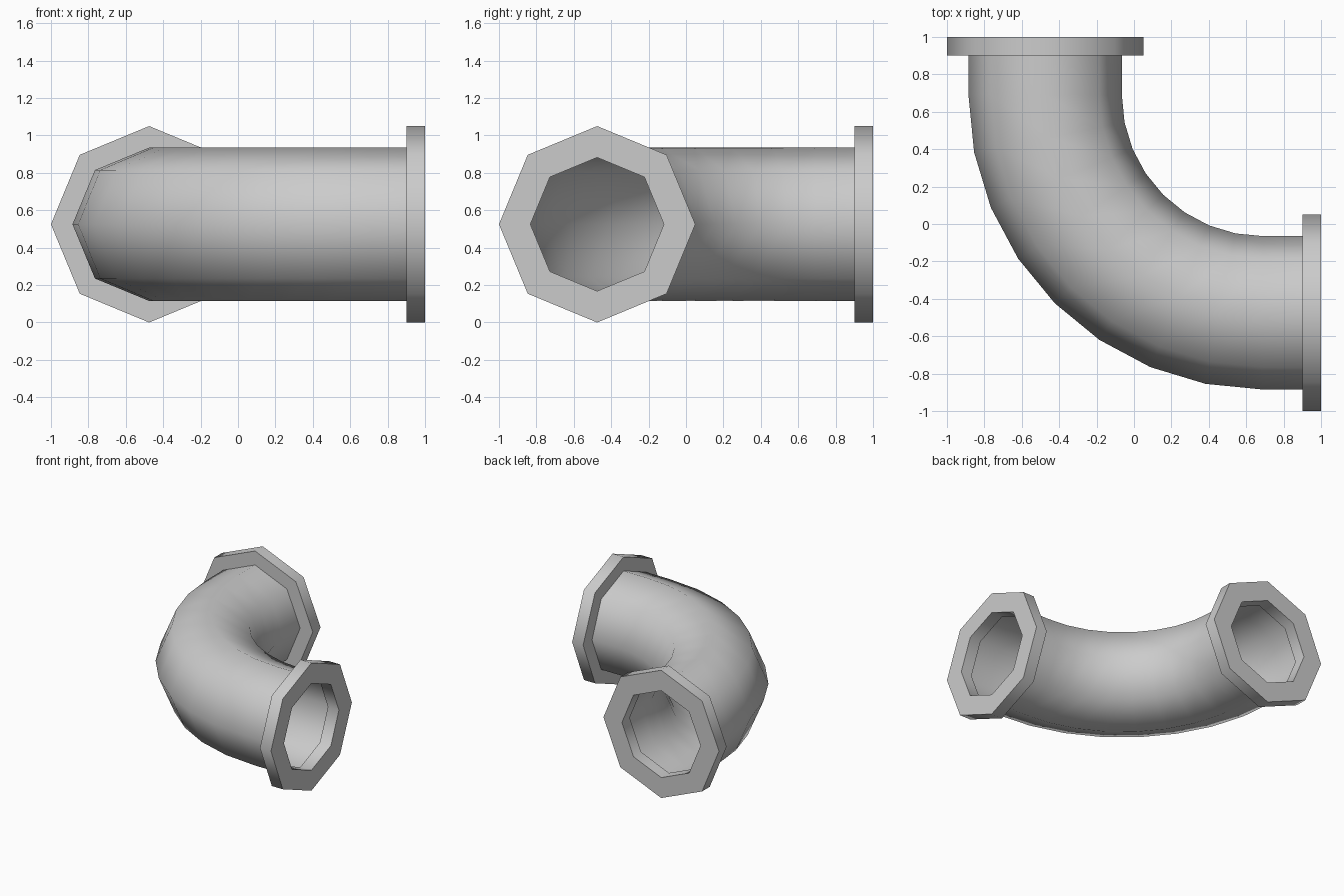
import bpy, bmesh, math
from mathutils import Vector

if "Cube" in bpy.data.objects:
    bpy.data.objects.remove(bpy.data.objects["Cube"])

SIDES = 8
AXIS, HEIGHT = -0.475, 0.525      # offset of the pipe centre line, and its height
BEND = 0.69                       # bend centre in x and y
PIPE_R, WALL = 0.41, 0.015
FLANGE_R, HOLE_R, FLANGE_T = 0.525, 0.357, 0.1
UP = Vector((0, 0, 1))


def sweep(name, stations):
    """Join octagonal rings (centre, side direction, radius) into a closed tube."""
    bm = bmesh.new()
    rings = []
    for centre, side, r in stations:
        angles = [2 * math.pi * i / SIDES for i in range(SIDES)]
        rings.append([bm.verts.new(centre + r * (math.cos(a) * side + math.sin(a) * UP))
                      for a in angles])
    for k, ring in enumerate(rings):
        nxt = rings[(k + 1) % len(rings)]
        for i in range(SIDES):
            j = (i + 1) % SIDES
            bm.faces.new((ring[i], ring[j], nxt[j], nxt[i]))
    bmesh.ops.recalc_face_normals(bm, faces=bm.faces)
    mesh = bpy.data.meshes.new(name)
    bm.to_mesh(mesh)
    bm.free()
    obj = bpy.data.objects.new(name, mesh)
    bpy.context.collection.objects.link(obj)
    bpy.ops.object.select_all(action='DESELECT')
    obj.select_set(True)
    bpy.context.view_layer.objects.active = obj
    bpy.ops.object.shade_smooth_by_angle(angle=math.radians(50))
    return obj


# Centre line: short straight, quarter bend in eight steps, short straight
end = 1 - FLANGE_T
path = [(Vector((AXIS, end, HEIGHT)), Vector((-1, 0, 0)))]
for i in range(9):
    t = math.radians(90 * i / 8)
    side = Vector((-math.cos(t), -math.sin(t), 0))
    path.append((Vector((BEND, BEND, HEIGHT)) + (BEND - AXIS) * side, side))
path.append((Vector((end, AXIS, HEIGHT)), Vector((0, -1, 0))))

# Elbow pipe: outer skin, then back along the inner skin
sweep("elbow_pipe",
      [(p, s, PIPE_R) for p, s in path] +
      [(p, s, PIPE_R - WALL) for p, s in reversed(path)])

# Flange ring on each open end
for name, (p, s), out in (("back_flange", path[0], Vector((0, 1, 0))),
                          ("right_flange", path[-1], Vector((1, 0, 0)))):
    tip = p + FLANGE_T * out
    sweep(name, [(p, s, FLANGE_R), (tip, s, FLANGE_R), (tip, s, HOLE_R), (p, s, HOLE_R)])
